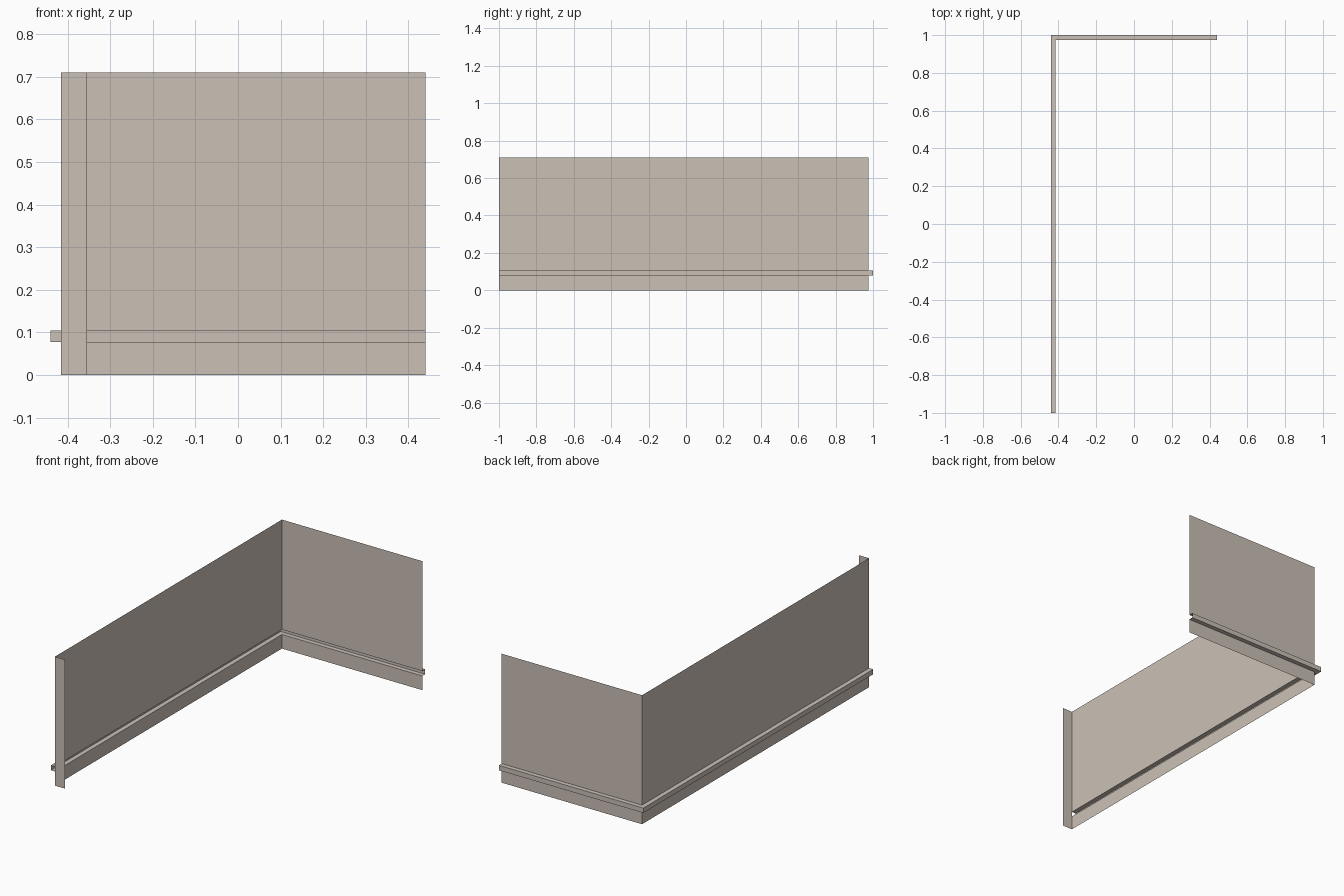
import bpy, bmesh

if "Cube" in bpy.data.objects:
    bpy.data.objects.remove(bpy.data.objects["Cube"])

H = 0.71       # wall height
OUT = 0.025    # depth of the pressed-out rail channel
mat = bpy.data.materials.new("warm_beige")
mat.diffuse_color = (0.60, 0.53, 0.47, 1)
mat.use_nodes = True
mat.node_tree.nodes["Principled BSDF"].inputs["Base Color"].default_value = mat.diffuse_color

# Cross-section of the sheet: (outward offset, height), with open channel near the foot
profile = [(0, 0), (0, 0.078), (OUT, 0.078), (OUT, 0.105), (0, 0.105), (0, H)]
flat = [(0, 0), (0, H)]


def sheet(name, section, path):
    """Sweep a section along stations given as functions of the outward offset."""
    bm = bmesh.new()
    rows = [[bm.verts.new((*at(o), z)) for o, z in section] for at in path]
    for a, b in zip(rows, rows[1:]):
        for i in range(len(section) - 1):
            bm.faces.new((a[i], a[i + 1], b[i + 1], b[i]))
    me = bpy.data.meshes.new(name)
    bm.to_mesh(me)
    bm.free()
    me.materials.append(mat)
    ob = bpy.data.objects.new(name, me)
    bpy.context.collection.objects.link(ob)


X, Y = -0.415, 0.975
corner = lambda o: (X - o, Y + o)   # mitred corner

# Long side wall and back wall with channel rail
sheet("side_wall", profile, [lambda o: (X - o, -1), corner])
sheet("back_wall", profile, [corner, lambda o: (0.44, Y + o)])
# Narrow flat return at the front
sheet("front_return", flat, [lambda o: (-0.355, -1), lambda o: (X, -1)])
